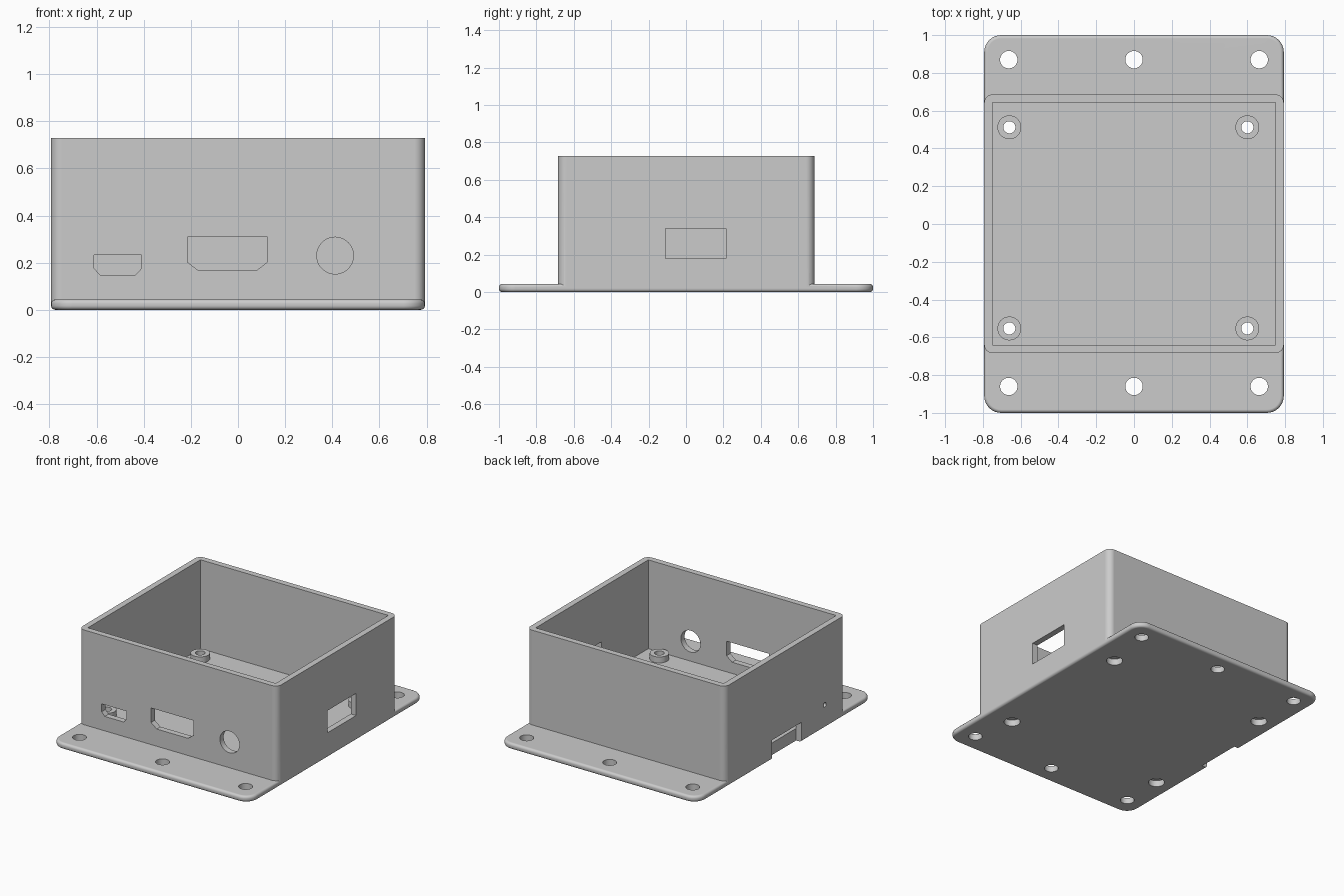
import bpy, bmesh, math
from mathutils import Matrix, Vector

old = bpy.data.objects.get("Cube")
if old:
    bpy.data.objects.remove(old, do_unlink=True)

grey = bpy.data.materials.new("plain grey")
grey.use_nodes = True
GREY = (0.6, 0.6, 0.6, 1)
grey.diffuse_color = GREY
grey.node_tree.nodes["Principled BSDF"].inputs["Base Color"].default_value = GREY


def make_object(name, bm):
    bmesh.ops.recalc_face_normals(bm, faces=bm.faces)
    mesh = bpy.data.meshes.new(name)
    bm.to_mesh(mesh)
    bm.free()
    mesh.materials.append(grey)
    obj = bpy.data.objects.new(name, mesh)
    bpy.context.collection.objects.link(obj)
    return obj


def box(name, lo, hi, corner=0, rim=0):
    """Box from two corners, with optional rounded uprights and rims."""
    bm = bmesh.new()
    bmesh.ops.create_cube(bm, size=1)
    lo, hi = Vector(lo), Vector(hi)
    for v in bm.verts:
        v.co = (lo + hi) / 2 + v.co * (hi - lo)
    if corner:
        uprights = [e for e in bm.edges
                    if abs(e.verts[0].co.z - e.verts[1].co.z) > 0.001]
        bmesh.ops.bevel(bm, geom=uprights, offset=corner, segments=8,
                        profile=0.5, affect='EDGES')
    if rim:
        rims = [e for e in bm.edges
                if abs(e.verts[0].co.z - e.verts[1].co.z) < 0.001]
        bmesh.ops.bevel(bm, geom=rims, offset=rim, segments=5,
                        profile=0.5, affect='EDGES')
    return make_object(name, bm)


def cylinder(name, centre, radius, depth, axis='Z'):
    turn = {'Z': Matrix(), 'Y': Matrix.Rotation(math.pi / 2, 4, 'X'),
            'X': Matrix.Rotation(math.pi / 2, 4, 'Y')}[axis]
    bm = bmesh.new()
    bmesh.ops.create_cone(bm, cap_ends=True, segments=40, radius1=radius,
                          radius2=radius, depth=depth,
                          matrix=Matrix.Translation(centre) @ turn)
    return make_object(name, bm)


def port(name, x0, x1, z0, z1, cut_x, cut_z):
    """Connector outline with clipped lower corners, pushed through the front."""
    outline = [(x0, z1), (x0, z0 + cut_z), (x0 + cut_x, z0),
               (x1 - cut_x, z0), (x1, z0 + cut_z), (x1, z1)]
    bm = bmesh.new()
    face = bm.faces.new([bm.verts.new((x, FRONT - 0.1, z)) for x, z in outline])
    ext = bmesh.ops.extrude_face_region(bm, geom=[face])
    moved = [v for v in ext["geom"] if isinstance(v, bmesh.types.BMVert)]
    bmesh.ops.translate(bm, verts=moved, vec=(0, 0.2, 0))
    return make_object(name, bm)


def combine(obj, others, operation):
    bpy.context.view_layer.objects.active = obj
    for other in others:
        mod = obj.modifiers.new("combine", 'BOOLEAN')
        mod.operation = operation
        mod.solver = 'EXACT'
        mod.object = other
        bpy.ops.object.modifier_apply(modifier=mod.name)
        bpy.data.objects.remove(other, do_unlink=True)


def smooth(obj):
    bpy.ops.object.select_all(action='DESELECT')
    obj.select_set(True)
    bpy.context.view_layer.objects.active = obj
    bpy.ops.object.shade_smooth_by_angle(angle=math.radians(30))
    # Keep the large flat faces evenly shaded
    mod = obj.modifiers.new("flat_faces", 'WEIGHTED_NORMAL')
    mod.keep_sharp = True


SIDE, FRONT, BACK = 0.793, -0.684, 0.686
WALL, FLANGE, FLOOR, TOP = 0.043, 0.044, 0.087, 0.728
POST_TOP, BORE = 0.13, 0.032
POSTS = [(x, y) for x in (-0.66, 0.6) for y in (-0.553, 0.512)]

# Base plate with mounting flanges, joined to the open-topped case
case = box("case_with_flanges", (-SIDE, -1, 0), (SIDE, 1, FLANGE),
           corner=0.09, rim=0.018)
walls = box("case_walls", (-SIDE, FRONT, 0.022), (SIDE, BACK, TOP), corner=0.045)
combine(case, [walls], 'UNION')

# Hollow interior, flange holes, screw recesses and connector openings
cutters = [box("inside", (-SIDE + WALL, FRONT + WALL, FLOOR),
               (SIDE - WALL, BACK - WALL, 2))]
cutters += [cylinder("flange_hole", (x, y, 0), 0.046, 0.4)
            for x in (-0.663, 0, 0.663) for y in (-0.86, 0.87)]
for px, py in POSTS:
    cutters += [cylinder("screw_recess", (px, py, 0), 0.054, 0.09),
                cylinder("screw_bore", (px, py, 0), BORE, 0.4)]
cutters += [
    port("small_port", -0.61, -0.41, 0.148, 0.232, 0.025, 0.027),
    port("wide_port", -0.215, 0.125, 0.168, 0.308, 0.045, 0.035),
    cylinder("round_port", (0.412, FRONT, 0.23), 0.078, 0.2, 'Y'),
    box("side_port", (0.7, -0.11, 0.18), (1, 0.215, 0.34)),
    cylinder("pin_hole", (-SIDE, -0.45, 0.167), 0.016, 0.2, 'X'),
    box("card_slot", (-1, -0.185, -0.1), (-SIDE + WALL, 0.15, 0.142)),
]
combine(case, cutters, 'DIFFERENCE')
smooth(case)

# Hollow posts that carry the board
PROFILE = [(BORE, FLOOR - 0.005), (0.063, FLOOR - 0.005),
           (0.063, POST_TOP), (BORE, POST_TOP)]
for i, (px, py) in enumerate(POSTS):
    bm = bmesh.new()
    ring = [bm.verts.new((r, 0, z)) for r, z in PROFILE]
    edges = [bm.edges.new((ring[k - 1], ring[k])) for k in range(len(ring))]
    bmesh.ops.spin(bm, geom=ring + edges, cent=(0, 0, 0), axis=(0, 0, 1),
                   angle=math.tau, steps=40)
    bmesh.ops.remove_doubles(bm, verts=bm.verts, dist=0.0005)
    bmesh.ops.translate(bm, verts=bm.verts, vec=(px, py, 0))
    smooth(make_object(f"board_post_{i + 1}", bm))
